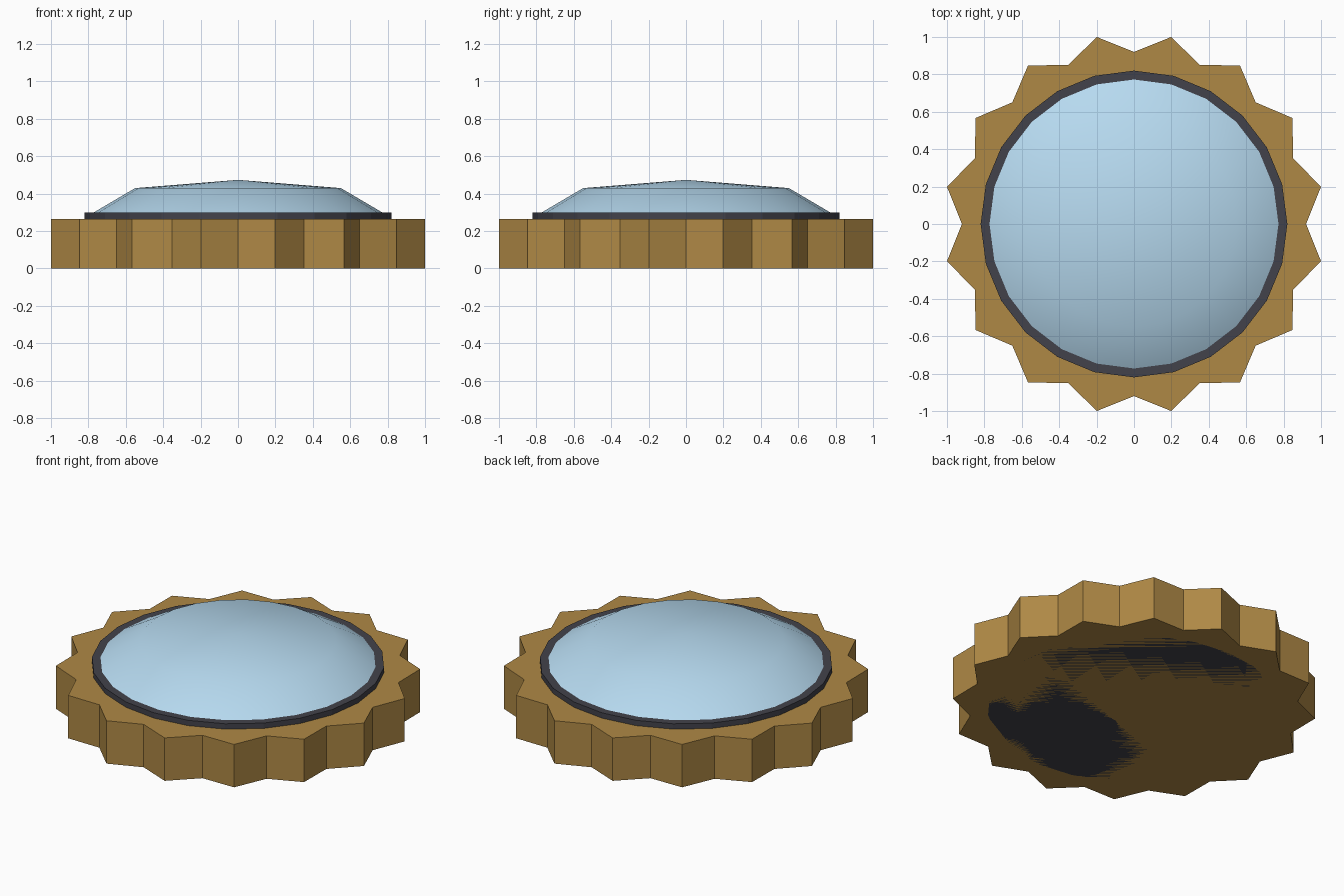
import bpy, bmesh, math

if "Cube" in bpy.data.objects:
    bpy.data.objects.remove(bpy.data.objects["Cube"])


def circle(n, radii):
    # points around the z axis, radii repeat in turn
    pts = []
    for i in range(n):
        r, a = radii[i % len(radii)], 2 * math.pi * i / n
        pts.append((r * math.cos(a), r * math.sin(a)))
    return pts


def make_object(name, bm, colour, smooth=False):
    bmesh.ops.recalc_face_normals(bm, faces=bm.faces[:])
    for f in bm.faces:
        f.smooth = smooth
    mesh = bpy.data.meshes.new(name)
    bm.to_mesh(mesh)
    bm.free()
    mat = bpy.data.materials.new(name + "_colour")
    mat.diffuse_color = (*colour, 1)
    mat.use_nodes = True
    mat.node_tree.nodes["Principled BSDF"].inputs["Base Color"].default_value = mat.diffuse_color
    mesh.materials.append(mat)
    obj = bpy.data.objects.new(name, mesh)
    bpy.context.collection.objects.link(obj)
    return obj


def prism(name, outline, height, colour):
    bm = bmesh.new()
    base = bm.faces.new([bm.verts.new((x, y, 0)) for x, y in outline])
    top = bmesh.ops.extrude_face_region(bm, geom=[base], use_keep_orig=True)
    verts = [v for v in top["geom"] if isinstance(v, bmesh.types.BMVert)]
    bmesh.ops.translate(bm, verts=verts, vec=(0, 0, height))
    return make_object(name, bm, colour)


# toothed bezel: 16 pointed teeth, tips halfway between the axes
tip = 1 / math.cos(math.pi / 16)
prism("toothed_bezel", circle(32, (0.92, tip)), 0.265, (0.43, 0.25, 0.06))

# dark inner rim, a full-depth drum
prism("dark_rim", circle(24, (0.82,)), 0.298, (0.055, 0.055, 0.07))

# shallow glass dome, closed underneath
bm = bmesh.new()
rings = [[bm.verts.new((x, y, z)) for x, y in circle(24, (r,))]
         for r, z in ((0.776, 0.296), (0.55, 0.429))]
apex = bm.verts.new((0, 0, 0.473))
for i in range(24):
    j = (i + 1) % 24
    bm.faces.new((rings[0][i], rings[0][j], rings[1][j], rings[1][i]))
    bm.faces.new((rings[1][i], rings[1][j], apex))
make_object("glass_dome", bm, (0.47, 0.70, 0.87), smooth=True)
